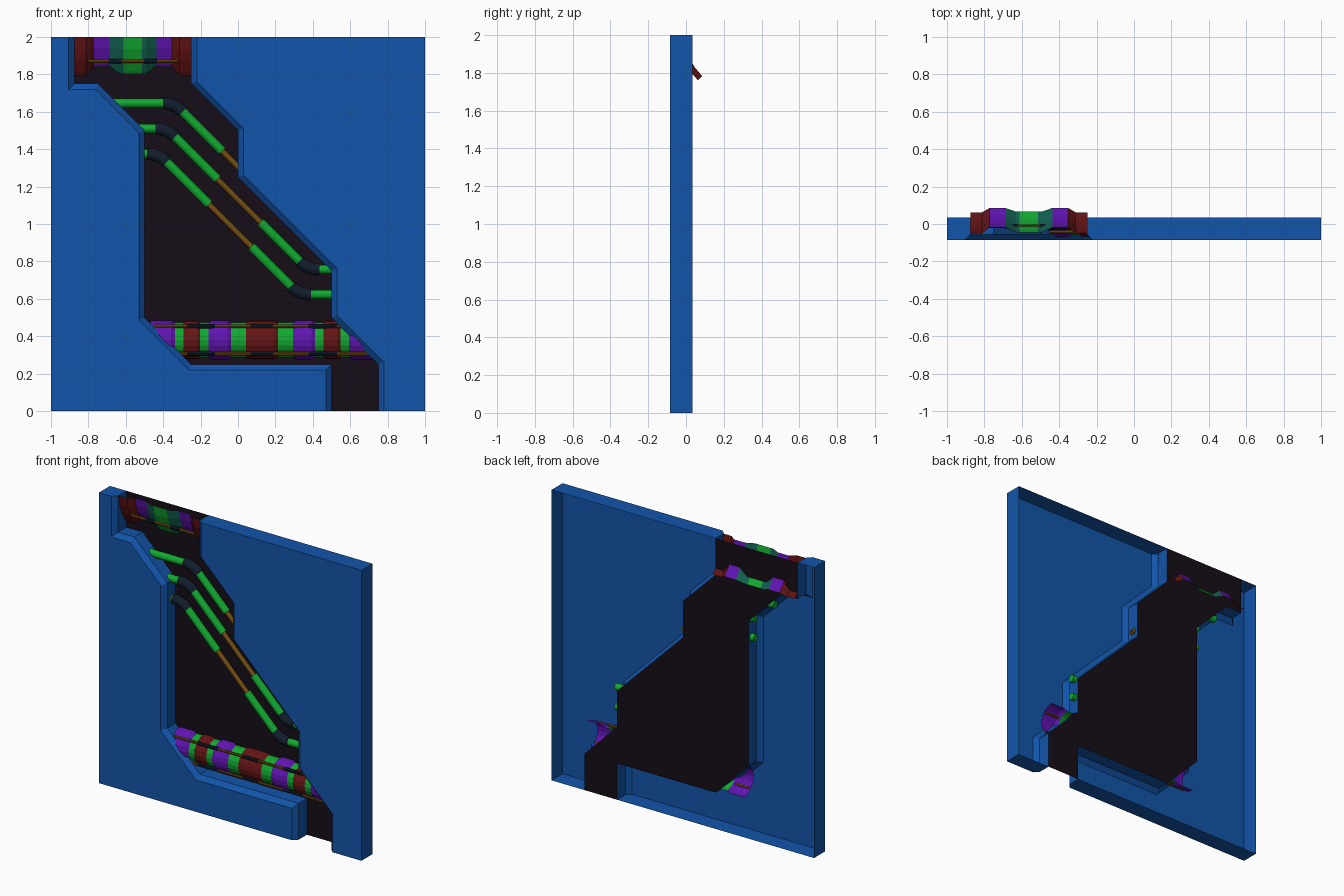
import bpy, bmesh
from math import sin, cos, asin, radians
from mathutils import Vector

if "Cube" in bpy.data.objects:
    bpy.data.objects.remove(bpy.data.objects["Cube"])

COLORS = {
    "blue": (0.006, 0.09, 0.40), "dark": (0.008, 0.004, 0.009),
    "green": (0.006, 0.40, 0.03), "purple": (0.12, 0.007, 0.45),
    "red": (0.13, 0.007, 0.007), "teal": (0.006, 0.12, 0.08),
    "gold": (0.18, 0.08, 0.006), "slate": (0.006, 0.012, 0.025),
}
MATS = {}
for n, c in COLORS.items():
    MATS[n] = bpy.data.materials.new(n)
    MATS[n].diffuse_color = (*c, 1)
KEYS = list(COLORS)


def finish(name, bm, smooth=False):
    me = bpy.data.meshes.new(name)
    bm.to_mesh(me)
    bm.free()
    for k in KEYS:
        me.materials.append(MATS[k])
    ob = bpy.data.objects.new(name, me)
    bpy.context.collection.objects.link(ob)
    if smooth:
        bpy.context.view_layer.objects.active = ob
        ob.select_set(True)
        bpy.ops.object.shade_smooth_by_angle(angle=radians(40))
        ob.select_set(False)
    return ob


FRONT, BEVEL, BACK, B = -0.085, -0.055, 0.035, 0.03

# Edges of the opening, top to bottom
left = [(-.875, 2), (-.875, 1.75), (-.75, 1.75), (-.5, 1.5), (-.5, .5),
        (-.25, .25), (.5, .25), (.5, 0)]
right = [(-.25, 2), (-.25, 1.75), (0, 1.5), (0, 1.25), (.5, .75), (.5, .5),
         (.75, .25), (.75, 0)]


def offset(path, side):
    """Push a path sideways by B with mitred corners, ends stay level."""
    pts = [Vector(p) for p in path]
    out = []
    for i, p in enumerate(pts):
        ns = []
        for a, b in ((i - 1, i), (i, i + 1)):
            if a >= 0 and b < len(pts):
                d = (pts[b] - pts[a]).normalized()
                ns.append(Vector((d.y, -d.x)) * side)
        m = sum(ns, Vector((0, 0))).normalized()
        out.append(p + m * B / m.dot(ns[0]))
    return out


# Wall halves: flat front, bevelled opening edge, hollow back
def wall(name, path, edge_x, side):
    corners = [(edge_x, 0), (edge_x, 2)]
    front, inner = offset(path, side) + corners, path + corners
    bm = bmesh.new()
    rings = [[bm.verts.new((p[0], y, p[1])) for p in pts]
             for pts, y in ((front, FRONT), (inner, BEVEL), (inner, BACK))]
    bm.faces.new(rings[0])
    n = len(front)
    for a, b in zip(rings, rings[1:]):
        for i in range(n):
            j = (i + 1) % n
            bm.faces.new((a[i], a[j], b[j], b[i]))
    bmesh.ops.recalc_face_normals(bm, faces=bm.faces)
    finish(name, bm)


wall("wall_left", left, -1, 1)
wall("wall_right", right, 1, -1)

# Dark panel behind the opening
bm = bmesh.new()
f = bm.faces.new([bm.verts.new((x, BACK, z)) for x, z in left + right[::-1]])
f.material_index = KEYS.index("dark")
f.normal_update()
if f.normal.y > 0:
    f.normal_flip()
finish("recess_panel", bm)


# Straight rods, joined into one object
def rod(bm, p, q, r, color, sides=12):
    p, q = Vector(p), Vector(q)
    d = q - p
    m = d.to_track_quat('Z', 'Y').to_matrix().to_4x4()
    m.translation = (p + q) / 2
    res = bmesh.ops.create_cone(bm, cap_ends=True, segments=sides, radius1=r,
                                radius2=r, depth=d.length, matrix=m)
    for f in {f for v in res["verts"] for f in v.link_faces}:
        f.material_index = KEYS.index(color)


# Rounded elbow between two directions
def elbow(bm, corner, d1, d2, length, r=.033, sides=12, steps=5):
    c = Vector(corner)
    a, b = c - d1 * length, c + d2 * length
    rings = []
    for i in range(steps + 1):
        t = i / steps
        p = a * (1 - t) ** 2 + c * 2 * t * (1 - t) + b * t * t
        tan = ((c - a) * (1 - t) + (b - c) * t).normalized()
        u, v = Vector((0, 1, 0)), tan.cross(Vector((0, 1, 0)))
        rings.append([bm.verts.new(p + (u * cos(k * 6.28319 / sides) +
                                        v * sin(k * 6.28319 / sides)) * r)
                      for k in range(sides)])
    faces = [bm.faces.new(rings[0]), bm.faces.new(rings[-1][::-1])]
    for s, e in zip(rings, rings[1:]):
        for k in range(sides):
            j = (k + 1) % sides
            faces.append(bm.faces.new((s[k], e[k], e[j], s[j])))
    for f in faces:
        f.material_index = KEYS.index("slate")
    bmesh.ops.recalc_face_normals(bm, faces=faces)


# Three bent conduits: start x, top z, x + z of the diagonal, joints, lower z
PY = 0.0
H, D = Vector((1, 0, 0)), Vector((1, 0, -1)).normalized()
conduits = [(-.68, 1.645, 1.305, -.085, .02, None),
            (-.53, 1.51, 1.13, -.11, .12, .757),
            (-.53, 1.375, .95, -.155, .07, .623)]
for i, (x0, z0, s, xa, xb, z1) in enumerate(conduits):
    at = lambda x: (x, PY, s - x)
    bm = bmesh.new()
    c1 = Vector((s - z0, PY, z0))
    rod(bm, (x0, PY, z0), c1 - H * .05, .025, "green")
    elbow(bm, c1, H, D, .062)
    rod(bm, c1 + D * .05, at(xa), .025, "green")
    rod(bm, at(xa), at(xb), .015, "gold")
    if z1:
        c2 = Vector((s - z1, PY, z1))
        rod(bm, at(xb), c2 - D * .05, .025, "green")
        elbow(bm, c2, D, H, .062)
        rod(bm, c2 + H * .05, (.53, PY, z1), .025, "green")
    finish(f"conduit_{i + 1}", bm, True)


# Ribbed open shell along x: half profile of (distance, radius, colour), mirrored
def shell(name, cx, cy, cz, profile, a0, a1, steps, top=None):
    bm = bmesh.new()
    for side in (1, -1):
        rings = []
        for d, r, _ in profile:
            s = a0 if top is None else asin((cz - top) / r)
            angs = [s + (a1 - s) * k / steps for k in range(steps + 1)]
            rings.append([bm.verts.new((cx + side * d, cy - r * cos(a),
                                        cz - r * sin(a))) for a in angs])
        for i in range(len(rings) - 1):
            for k in range(steps):
                q = [rings[i][k], rings[i][k + 1], rings[i + 1][k + 1],
                     rings[i + 1][k]]
                f = bm.faces.new(q if side > 0 else q[::-1])
                f.material_index = KEYS.index(profile[i][2])
    finish(name, bm)


# Upper large pipe, cut off at the wall's top edge
UX = -.562
shell("upper_pipe", UX, .342, 2.04,
      [(0, .39, "green"), (.05, .39, "teal"), (.07, .39, "teal"),
       (.125, .363, "purple"), (.21, .363, "red"), (.25, .395, "red"),
       (.313, .395, "red")], 0, radians(45), 4, top=2)

# Lower pipe with raised coloured bands
LX, LZ = .128, .38
shell("lower_pipe", LX, BACK, LZ,
      [(0, .103, "red"), (.065, .103, "red"), (.086, .093, "green"),
       (.165, .093, "purple"), (.185, .105, "purple"), (.265, .105, "purple"),
       (.285, .093, "green"), (.33, .093, "red"), (.345, .103, "red"),
       (.405, .103, "red"), (.42, .093, "green"), (.465, .093, "purple"),
       (.485, .105, "purple"), (.595, .105, "purple")],
      radians(-90), radians(90), 10)


# Thin rails with dark couplings: half spans of (start, end, colour)
def rail(name, cx, y, z, spans, r):
    bm = bmesh.new()
    for a, b, col in spans:
        rr = r if col == "gold" else r * 1.3
        for s in (1, -1):
            rod(bm, (cx + s * a, y, z), (cx + s * b, y, z), rr, col, 8)
    finish(name, bm, True)


rail("upper_pipe_rail", UX, -.012, 1.87,
     [(0, .06, "gold"), (.06, .13, "slate"), (.13, .24, "gold")], .01)
for tag, dz in (("top", .073), ("bottom", -.073)):
    rail(f"lower_pipe_rail_{tag}", LX, -.042, LZ + dz,
         [(0, .06, "slate"), (.06, .25, "gold"), (.25, .4, "slate"),
          (.4, .58, "gold")], .009)

for m in bpy.data.materials:
    if m.users and not m.is_grease_pencil:
        m.use_nodes = True
        m.node_tree.nodes["Principled BSDF"].inputs["Base Color"].default_value = m.diffuse_color
